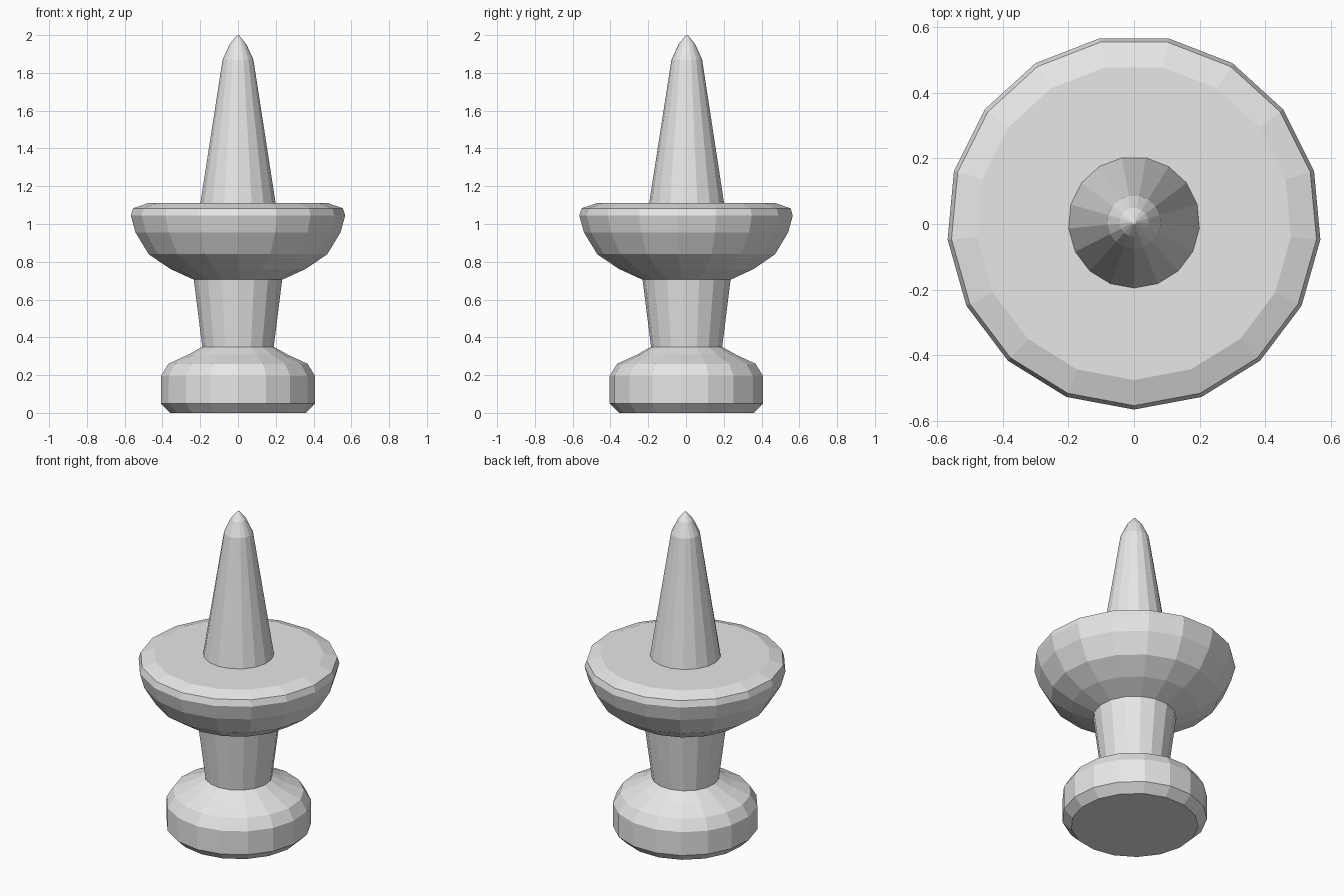
import bpy
import bmesh
from math import cos, sin, pi

cube = bpy.data.objects.get("Cube")
if cube:
    bpy.data.objects.remove(cube, do_unlink=True)

SIDES = 17
Y_SHIFT = 0.005  # centres the odd-sided outline

grey = bpy.data.materials.new("light_grey")
grey.use_nodes = True
colour = (0.8, 0.8, 0.8, 1)
grey.diffuse_color = colour
grey.node_tree.nodes["Principled BSDF"].inputs["Base Color"].default_value = colour


def lathe(name, profile):
    """Turn a (radius, height) profile, bottom to top, into a faceted part."""
    bm = bmesh.new()
    rings = []
    for r, z in profile:
        if r == 0:
            rings.append([bm.verts.new((0, Y_SHIFT, z))] * SIDES)
            continue
        angles = [-pi / 2 + 2 * pi * i / SIDES for i in range(SIDES)]
        rings.append([bm.verts.new((r * cos(a), r * sin(a) + Y_SHIFT, z)) for a in angles])
    for low, high in zip(rings, rings[1:]):
        for i in range(SIDES):
            j = (i + 1) % SIDES
            corners = dict.fromkeys((low[i], low[j], high[j], high[i]))
            bm.faces.new(list(corners))
    mesh = bpy.data.meshes.new(name)
    bm.to_mesh(mesh)
    bm.free()
    mesh.materials.append(grey)
    obj = bpy.data.objects.new(name, mesh)
    bpy.context.collection.objects.link(obj)
    return obj


# Rounded foot with a sloping shoulder
lathe("base", [(0, 0), (0.36, 0), (0.41, 0.05), (0.41, 0.195),
               (0.37, 0.26), (0.265, 0.308), (0.19, 0.35)])

# Neck flaring upwards
lathe("stem", [(0.19, 0.35), (0.235, 0.705)])

# Bowl-shaped collar with a bevelled rim and flat top
lathe("collar", [(0.235, 0.705), (0.36, 0.762), (0.475, 0.84), (0.545, 0.955),
                 (0.57, 1.045), (0.558, 1.083), (0.48, 1.11), (0.2, 1.11)])

# Tapered spike with a blunt tip
lathe("spike", [(0.2, 1.11), (0.082, 1.87), (0.044, 1.953),
                (0.006, 1.998), (0, 2)])
